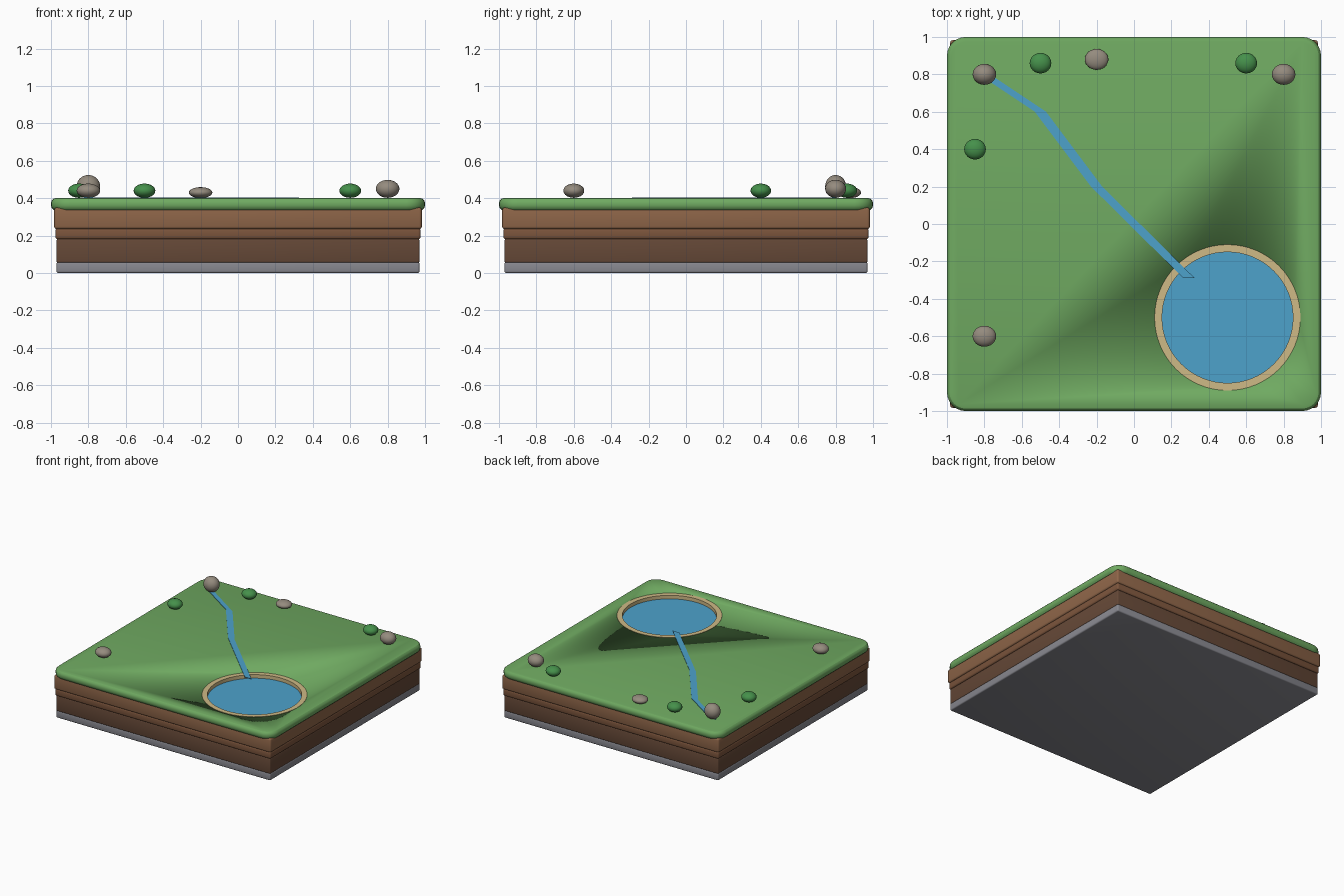
import bpy, bmesh, math

if "Cube" in bpy.data.objects:
    bpy.data.objects.remove(bpy.data.objects["Cube"])


def material(name, rgb):
    m = bpy.data.materials.new(name)
    m.diffuse_color = (*rgb, 1)
    m.use_nodes = True
    m.node_tree.nodes["Principled BSDF"].inputs["Base Color"].default_value = m.diffuse_color
    return m


GRASS = material("grass_green", (0.16, 0.40, 0.12))
SOIL_TOP = material("soil_light", (0.27, 0.13, 0.065))
SOIL_MID = material("soil_mid", (0.20, 0.09, 0.045))
SOIL_LOW = material("soil_dark", (0.13, 0.065, 0.038))
STONE = material("base_stone", (0.25, 0.25, 0.28))
SAND = material("sand", (0.62, 0.49, 0.24))
WATER = material("water_blue", (0.075, 0.36, 0.60))
ROCK = material("rock_grey", (0.30, 0.26, 0.21))
BUSH = material("bush_green", (0.06, 0.28, 0.07))


def finish(bm, name, mat, angle=30):
    bmesh.ops.recalc_face_normals(bm, faces=bm.faces)
    me = bpy.data.meshes.new(name)
    bm.to_mesh(me)
    bm.free()
    ob = bpy.data.objects.new(name, me)
    bpy.context.collection.objects.link(ob)
    if mat:
        me.materials.append(mat)
    bpy.ops.object.select_all(action='DESELECT')
    ob.select_set(True)
    bpy.context.view_layer.objects.active = ob
    bpy.ops.object.shade_smooth_by_angle(angle=math.radians(angle))
    return ob


def slab(name, half, z0, z1, bevel, mat, corner=0):
    bm = bmesh.new()
    bmesh.ops.create_cube(bm, size=1)
    for v in bm.verts:
        v.co = (v.co.x * 2 * half, v.co.y * 2 * half, z0 + (v.co.z + 0.5) * (z1 - z0))
    edges = bm.edges[:]
    if corner:
        upright = [e for e in bm.edges if abs(e.verts[0].co.z - e.verts[1].co.z) > 0.001]
        bmesh.ops.bevel(bm, geom=upright, offset=corner, segments=6, profile=0.5, affect='EDGES')
        edges = [e for e in bm.edges if abs(e.verts[0].co.z - e.verts[1].co.z) < 0.001]
    bmesh.ops.bevel(bm, geom=edges, offset=bevel, segments=3, profile=0.5, affect='EDGES')
    return finish(bm, name, mat)


def disc(name, radius, z0, z1, mat):
    bm = bmesh.new()
    bmesh.ops.create_cone(bm, cap_ends=True, segments=64, radius1=radius, radius2=radius, depth=z1 - z0)
    ob = finish(bm, name, mat)
    ob.location = (0.5, -0.5, (z0 + z1) / 2)
    return ob


# layered ground block
slab("stone_base", 0.97, 0.0, 0.06, 0.01, STONE)
slab("lower_soil", 0.97, 0.055, 0.182, 0.008, SOIL_LOW)
slab("middle_soil", 0.977, 0.18, 0.24, 0.014, SOIL_MID)
slab("upper_soil", 0.983, 0.235, 0.35, 0.014, SOIL_TOP)
grass = slab("grass_top", 1.0, 0.335, 0.40, 0.026, GRASS, corner=0.1)

# pond hollow, water and sandy rim
cutter = disc("pond_cutter", 0.37, 0.358, 0.5, None)
cutter.hide_render = True
cutter.display_type = 'WIRE'
cut = grass.modifiers.new("pond_hollow", 'BOOLEAN')
cut.operation = 'DIFFERENCE'
cut.object = cutter
disc("pond_water", 0.355, 0.352, 0.373, WATER)

bm = bmesh.new()
profile = [(0.35, 0.36), (0.39, 0.36), (0.39, 0.402), (0.35, 0.402)]
N = 64
rings = []
for i in range(N):
    a = math.tau * i / N
    rings.append([bm.verts.new((r * math.cos(a), r * math.sin(a), z)) for r, z in profile])
for i in range(N):
    p, q = rings[i], rings[(i + 1) % N]
    for j in range(4):
        k = (j + 1) % 4
        bm.faces.new((p[j], q[j], q[k], p[k]))
finish(bm, "pond_sand_rim", SAND).location = (0.5, -0.5, 0)

# stream: thin ribbon of constant width across x
bm = bmesh.new()
rows = []
for x, y in [(-0.8, 0.8), (-0.5, 0.6), (-0.2, 0.2), (0.295, -0.29)]:
    rows.append([bm.verts.new((x + dx, y, z)) for dx, z in
                 [(-0.03, 0.398), (0.03, 0.398), (0.03, 0.404), (-0.03, 0.404)]])
for p, q in zip(rows, rows[1:]):
    for j in range(4):
        k = (j + 1) % 4
        bm.faces.new((p[j], p[k], q[k], q[j]))
bm.faces.new(rows[0])
bm.faces.new(rows[-1])
finish(bm, "stream", WATER)


def pebble(name, x, y, z, size, mat):
    bm = bmesh.new()
    bmesh.ops.create_uvsphere(bm, u_segments=24, v_segments=14, radius=1)
    for v in bm.verts:
        v.co = [c * s for c, s in zip(v.co, size)]
    finish(bm, name, mat, 60).location = (x, y, z)


# rocks and bushes around the edge
for i, (x, y, z, h) in enumerate([(-0.8, 0.8, 0.463, 0.061), (0.8, 0.8, 0.45, 0.048),
                                  (-0.2, 0.88, 0.43, 0.029), (-0.8, -0.6, 0.44, 0.038)]):
    pebble(f"rock_{i + 1}", x, y, z, (0.063, 0.056, h), ROCK)
for i, (x, y) in enumerate([(-0.5, 0.86), (0.6, 0.86), (-0.85, 0.4)]):
    pebble(f"bush_{i + 1}", x, y, 0.44, (0.058, 0.055, 0.038), BUSH)
